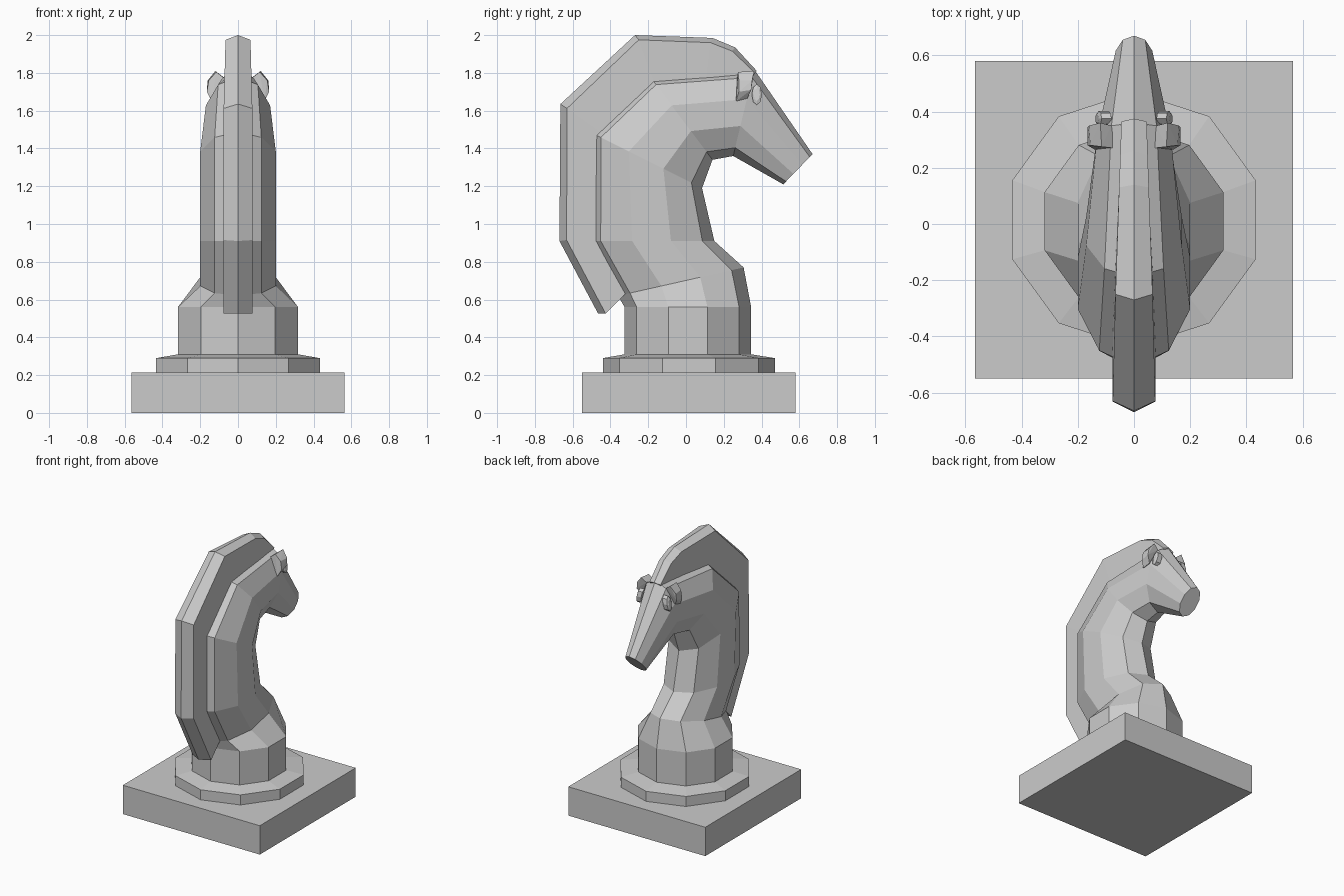
import bpy, bmesh, math

if "Cube" in bpy.data.objects:
    bpy.data.objects.remove(bpy.data.objects["Cube"])


def finish(name, bm):
    bmesh.ops.recalc_face_normals(bm, faces=bm.faces)
    mesh = bpy.data.meshes.new(name)
    bm.to_mesh(mesh)
    bm.free()
    obj = bpy.data.objects.new(name, mesh)
    bpy.context.collection.objects.link(obj)
    return obj


def loft(name, rings):
    """Skin equal-sized rings of points and cap both ends."""
    bm = bmesh.new()
    vs = [[bm.verts.new(p) for p in r] for r in rings]
    n = len(vs[0])
    for a, b in zip(vs, vs[1:]):
        for i in range(n):
            j = (i + 1) % n
            bm.faces.new((a[i], a[j], b[j], b[i]))
    bm.faces.new(vs[0])
    bm.faces.new(vs[-1])
    return finish(name, bm)


def ring(back, front, half_width):
    """Ten-sided section between a back and a front (y, z) point."""
    pts = []
    for i in range(10):
        a = i * math.tau / 10
        t = (1 - math.cos(a)) / 2
        pts.append((half_width / math.cos(math.pi / 10) * math.sin(a),
                    back[0] + t * (front[0] - back[0]),
                    back[1] + t * (front[1] - back[1])))
    return pts


def hull(name, points):
    bm = bmesh.new()
    for p in points:
        bm.verts.new(p)
    bmesh.ops.convex_hull(bm, input=bm.verts)
    bmesh.ops.dissolve_limit(bm, angle_limit=0.02, verts=bm.verts, edges=bm.edges)
    return finish(name, bm)


# Square plinth
bm = bmesh.new()
bmesh.ops.create_cube(bm, size=1)
bmesh.ops.scale(bm, vec=(1.13, 1.13, 0.215), verts=bm.verts)
bmesh.ops.translate(bm, vec=(0, 0.015, 0.1075), verts=bm.verts)
finish("plinth", bm)

# Ten-sided collar with a sloped top
loft("collar", [ring((-0.44, 0.21), (0.47, 0.21), 0.433),
                ring((-0.44, 0.29), (0.47, 0.29), 0.433),
                ring((-0.325, 0.31), (0.345, 0.31), 0.318)])

# Pedestal, neck and head in one ten-sided skin
loft("neck_and_head", [
    ring((-0.325, 0.30), (0.345, 0.30), 0.318),
    ring((-0.325, 0.56), (0.345, 0.56), 0.318),
    ring((-0.36, 0.62), (0.305, 0.77), 0.20),
    ring((-0.515, 0.91), (0.15, 0.91), 0.20),
    ring((-0.507, 1.487), (0.085, 1.19), 0.20),
    ring((-0.19, 1.78), (0.14, 1.34), 0.17),
    ring((0.36, 1.82), (0.25, 1.36), 0.13),
    ring((0.67, 1.37), (0.515, 1.21), 0.065)])

# Ridged mane: ridge, shoulder, root (y, z) and half width
mane = [((-0.465, 0.525), (-0.425, 0.525), (-0.32, 0.63), 0.076),
        ((-0.67, 0.91), (-0.632, 0.915), (-0.40, 0.95), 0.076),
        ((-0.665, 1.635), (-0.63, 1.612), (-0.40, 1.45), 0.076),
        ((-0.27, 2.0), (-0.25, 1.975), (-0.15, 1.70), 0.066),
        ((0.14, 1.985), (0.13, 1.96), (0.10, 1.70), 0.053),
        ((0.26, 1.935), (0.245, 1.915), (0.20, 1.70), 0.049),
        ((0.375, 1.81), (0.365, 1.80), (0.30, 1.70), 0.045)]
loft("mane", [[(0, *r), (w, *s), (w, *t), (-w, *t), (-w, *s)]
              for r, s, t, w in mane])

# Ears and eyes, one per side
ear = [(0.07, 0.27, 1.77), (0.115, 0.275, 1.805), (0.155, 0.28, 1.76),
       (0.165, 0.28, 1.70), (0.14, 0.265, 1.65), (0.09, 0.27, 1.66),
       (0.08, 0.35, 1.78), (0.12, 0.36, 1.81), (0.16, 0.35, 1.76),
       (0.165, 0.345, 1.71), (0.135, 0.325, 1.665)]
for side, s in (("left", -1), ("right", 1)):
    hull("ear_" + side, [(s * x, y, z) for x, y, z in ear])
    eye = []
    for x, k in ((0.09, 1), (0.125, 1), (0.132, 0.6)):
        eye.append([(s * (x - 0.18 * k * 0.055 * math.sin(a)),
                     0.375 + k * 0.027 * math.cos(a),
                     1.685 + k * 0.055 * math.sin(a))
                    for a in (i * math.tau / 8 for i in range(8))])
    loft("eye_" + side, eye)
